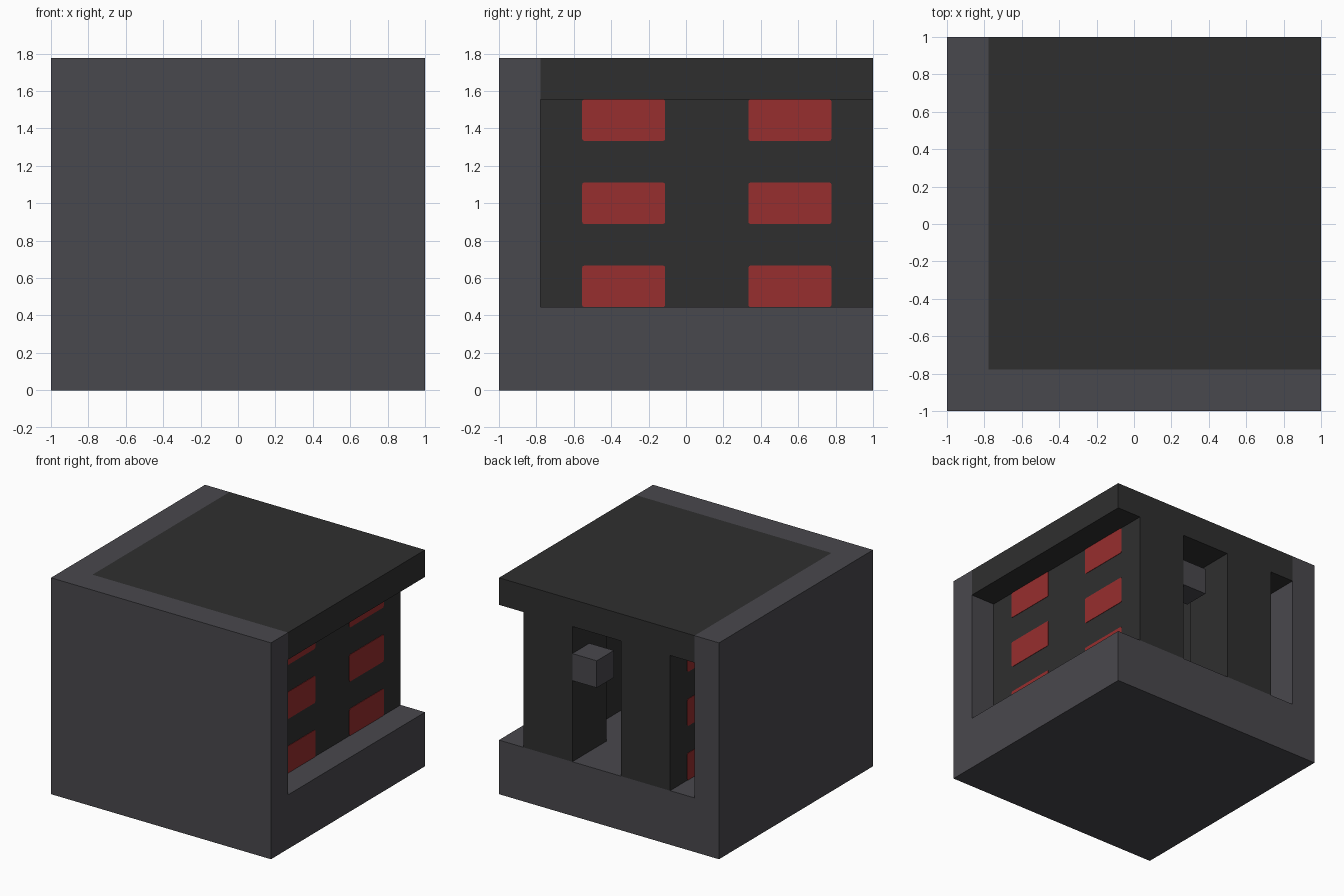
import bpy
import bmesh

cube = bpy.data.objects.get("Cube")
if cube:
    bpy.data.objects.remove(cube, do_unlink=True)

U = 2 / 9  # one block; the model is 9 x 9 x 8 blocks


def material(name, rgb):
    lin = [((c / 255 + 0.055) / 1.055) ** 2.4 for c in rgb]
    m = bpy.data.materials.new(name)
    m.use_nodes = True
    m.diffuse_color = (*lin, 1)
    m.node_tree.nodes["Principled BSDF"].inputs["Base Color"].default_value = (*lin, 1)
    return m


GREY = material("stone grey", (73, 72, 77))
DARK = material("charcoal", (47, 47, 47))
RED = material("brick red", (151, 46, 46))


def box(name, x, y, z, mat, corner=0):
    """Box from (low, high) block spans; corner rounds the edges along x."""
    bm = bmesh.new()
    bmesh.ops.create_cube(bm, size=1)
    for v in bm.verts:
        for i, (lo, hi) in enumerate((x, y, z)):
            v.co[i] = (hi if v.co[i] > 0 else lo) * U - (1 if i < 2 else 0)
    if corner:
        edges = [e for e in bm.edges
                 if abs(e.verts[0].co.x - e.verts[1].co.x) > 1e-5]
        bmesh.ops.bevel(bm, geom=edges, offset=corner, segments=2,
                        profile=0.5, affect='EDGES')
    mesh = bpy.data.meshes.new(name)
    bm.to_mesh(mesh)
    bm.free()
    mesh.materials.append(mat)
    ob = bpy.data.objects.new(name, mesh)
    bpy.context.collection.objects.link(ob)
    return ob


# Outer grey shell: thick floor and two full walls
box("floor_slab", (0, 9), (0, 9), (0, 2), GREY)
box("front_wall", (0, 9), (0, 1), (2, 8), GREY)
box("side_wall", (0, 1), (1, 9), (2, 8), GREY)

# Flat roof overhanging the inner room
box("roof", (1, 9), (1, 9), (7, 8), DARK)

# Inner room, mirrored about its own centre line at x = 5 blocks
for side, label in ((1, "left"), (-1, "right")):
    def span(a, b):
        return tuple(sorted((5 + side * a, 5 + side * b)))

    box(f"{label}_room_wall", span(2, 3), (1, 7), (2, 7), DARK)
    box(f"{label}_door_pillar", span(1, 3), (7, 9), (2, 7), DARK)
    # Red panels on the outside of the wall
    for row in (2, 4, 6):
        for col in (2, 6):
            box(f"{label}_red_panel", span(2.99, 3.015), (col, col + 2),
                (row, row + 1), RED, corner=0.012)

# Block handle beside the doorway
box("door_handle", (5, 6), (8, 9), (5, 6), GREY)
